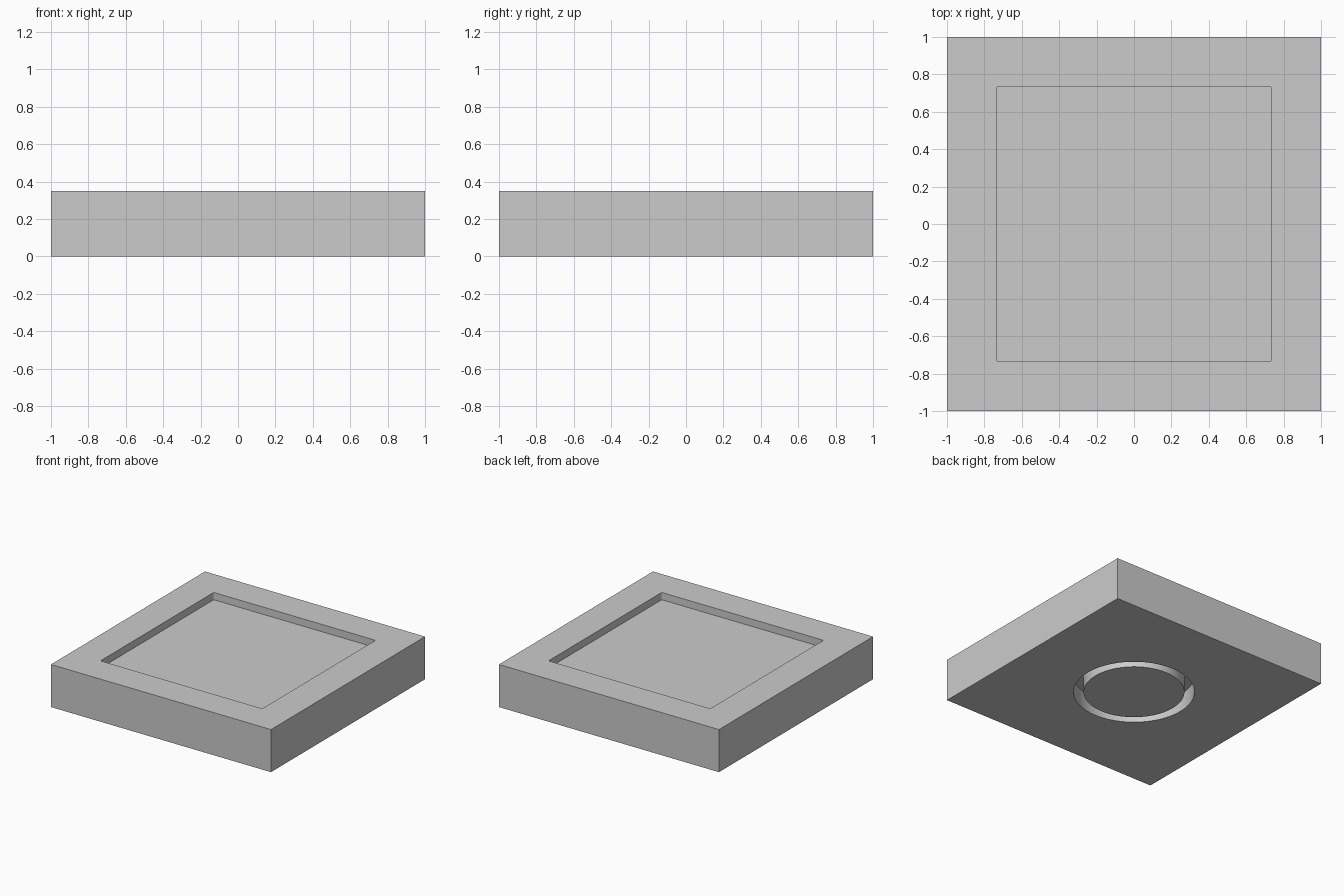
import bpy
import bmesh
import math
from mathutils import Vector

cube = bpy.data.objects.get("Cube")
if cube:
    bpy.data.objects.remove(cube, do_unlink=True)

HEIGHT = 0.35
RECESS_HALF, RECESS_DEPTH, CORNER = 0.735, 0.06, 0.01
GROOVE_IN, GROOVE_OUT, GROOVE_DEPTH = 0.38, 0.455, 0.145
OVERSHOOT = 0.1

grey = bpy.data.materials.new("plain grey")
grey.use_nodes = True
colour = (0.6, 0.6, 0.6, 1)
grey.diffuse_color = colour
grey.node_tree.nodes["Principled BSDF"].inputs["Base Color"].default_value = colour


def make_object(name, bm):
    bmesh.ops.recalc_face_normals(bm, faces=bm.faces)
    mesh = bpy.data.meshes.new(name)
    bm.to_mesh(mesh)
    bm.free()
    mesh.materials.append(grey)
    obj = bpy.data.objects.new(name, mesh)
    bpy.context.collection.objects.link(obj)
    return obj


def box(name, half, bottom, top, corner=0):
    bm = bmesh.new()
    bmesh.ops.create_cube(bm, size=2)
    for v in bm.verts:
        v.co = Vector((v.co.x * half, v.co.y * half, top if v.co.z > 0 else bottom))
    if corner:
        upright = [e for e in bm.edges if abs(e.verts[0].co.z - e.verts[1].co.z) > 0.01]
        bmesh.ops.bevel(bm, geom=upright, offset=corner, segments=4,
                        profile=0.5, affect='EDGES')
    return make_object(name, bm)


def ring(name, inner, outer, bottom, top):
    # Rectangle section swept around the vertical axis
    bm = bmesh.new()
    section = [(inner, bottom), (outer, bottom), (outer, top), (inner, top)]
    verts = [bm.verts.new((r, 0, z)) for r, z in section]
    edges = [bm.edges.new((verts[i], verts[(i + 1) % 4])) for i in range(4)]
    bmesh.ops.spin(bm, geom=verts + edges, axis=(0, 0, 1), cent=(0, 0, 0),
                   angle=math.tau, steps=96, use_merge=True)
    bmesh.ops.remove_doubles(bm, verts=bm.verts, dist=0.0001)
    return make_object(name, bm)


# Square slab
slab = box("slab", 1, 0, HEIGHT)

# Shallow square recess on top, round groove underneath
cutters = [
    box("recess_cutter", RECESS_HALF, HEIGHT - RECESS_DEPTH, HEIGHT + OVERSHOOT, CORNER),
    ring("groove_cutter", GROOVE_IN, GROOVE_OUT, -OVERSHOOT, GROOVE_DEPTH),
]
bpy.context.view_layer.objects.active = slab
for cutter in cutters:
    cutter.hide_render = True
    cut = slab.modifiers.new(cutter.name, 'BOOLEAN')
    cut.operation = 'DIFFERENCE'
    cut.solver = 'EXACT'
    cut.object = cutter
    bpy.ops.object.modifier_apply(modifier=cut.name)
    bpy.data.objects.remove(cutter, do_unlink=True)

# Smooth round walls, crisp edges
bpy.ops.object.select_all(action='DESELECT')
slab.select_set(True)
bpy.ops.object.shade_smooth_by_angle(angle=math.radians(30))
